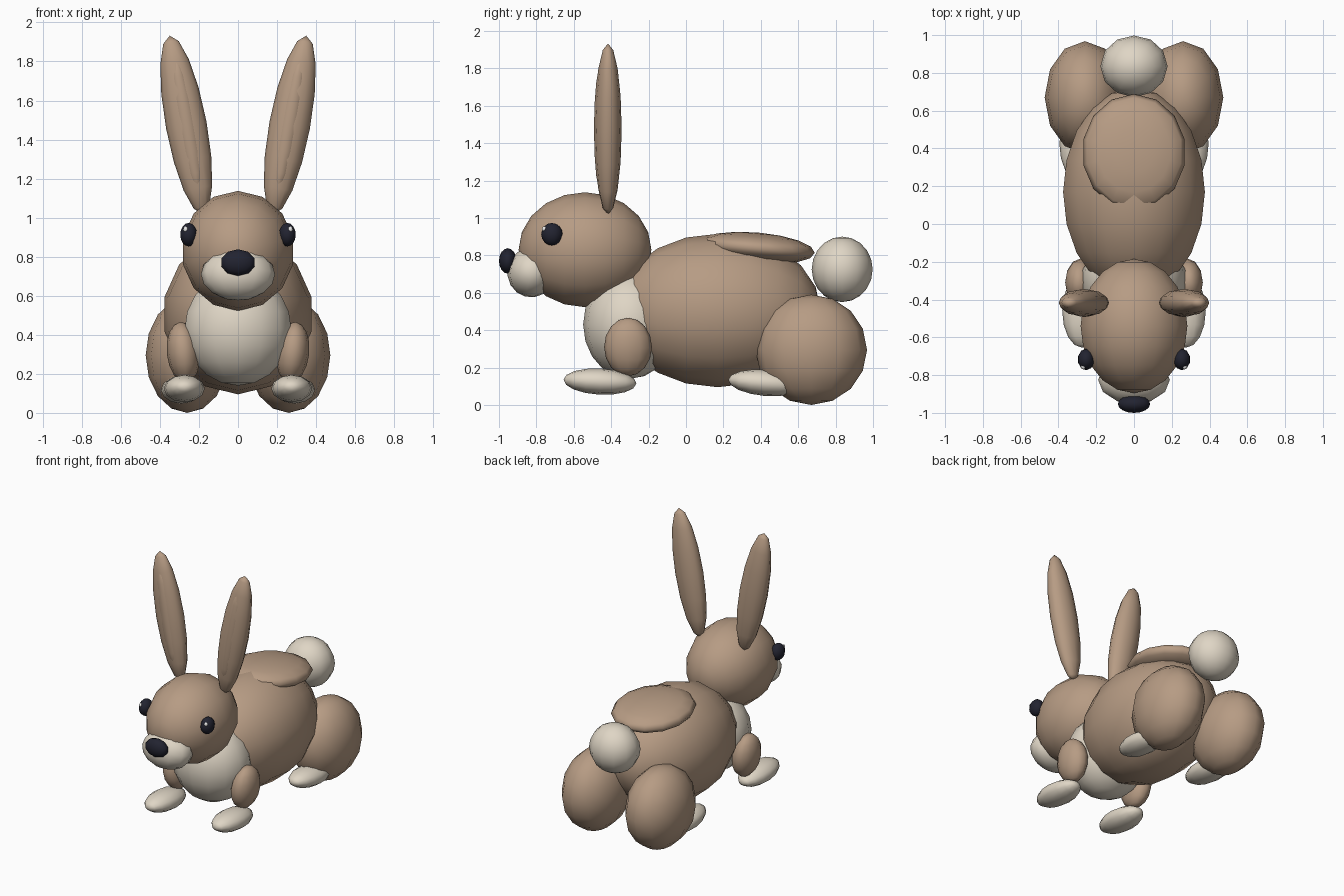
import bpy
import math
from mathutils import Matrix, Vector

if "Cube" in bpy.data.objects:
    bpy.data.objects.remove(bpy.data.objects["Cube"])


def material(name, rgb):
    m = bpy.data.materials.new(name)
    m.diffuse_color = (*rgb, 1.0)
    m.use_nodes = True
    m.node_tree.nodes["Principled BSDF"].inputs["Base Color"].default_value = m.diffuse_color
    return m


FUR = material("brown fur", (0.47, 0.33, 0.23))
CREAM = material("cream fur", (0.74, 0.67, 0.56))
DARK = material("dark blue black", (0.016, 0.017, 0.03))
WHITE = material("white glint", (0.9, 0.9, 0.9))


def blob(name, mat, centre, radii, tilt_x=0, tilt_y=0, seg=12, rings=8, pole="Z"):
    """Smooth low-poly ellipsoid; the pole axis sets which way its facets run."""
    bpy.ops.mesh.primitive_uv_sphere_add(segments=seg, ring_count=rings, radius=1)
    ob = bpy.context.object
    ob.name = name
    turn = Matrix.Rotation(math.radians(90), 4, "X") if pole == "Y" else Matrix()
    tilt = (Matrix.Rotation(math.radians(tilt_y), 4, "Y")
            @ Matrix.Rotation(math.radians(tilt_x), 4, "X"))
    size = Matrix.Diagonal((*radii, 1))
    ob.data.transform(Matrix.Translation(Vector(centre)) @ tilt @ size @ turn)
    ob.data.materials.append(mat)
    for p in ob.data.polygons:
        p.use_smooth = True
    return ob


def pair(name, mat, centre, radii, tilt_x=0, tilt_y=0, **kw):
    """Left and right copies mirrored across x."""
    for side, s in (("right", 1), ("left", -1)):
        blob(f"{side}_{name}", mat, (s * centre[0], centre[1], centre[2]), radii,
             tilt_x, s * tilt_y, **kw)


# Torso
blob("body", FUR, (0, 0.17, 0.505), (0.385, 0.55, 0.41), seg=14, rings=10, pole="Y")
blob("chest", CREAM, (0, -0.30, 0.43), (0.28, 0.25, 0.29), seg=14, rings=10)
blob("back_patch", FUR, (0, 0.38, 0.84), (0.275, 0.31, 0.082), tilt_x=-5, seg=14, rings=8)
blob("tail", CREAM, (0, 0.835, 0.725), (0.178, 0.163, 0.175), seg=12, rings=10)

# Head
blob("head", FUR, (0, -0.54, 0.83), (0.29, 0.355, 0.307), seg=14, rings=10, pole="Y")
blob("muzzle", CREAM, (0, -0.825, 0.71), (0.19, 0.13, 0.135), tilt_x=-15)
blob("nose", DARK, (0, -0.953, 0.77), (0.09, 0.047, 0.068), seg=10, pole="Y")
pair("eye", DARK, (0.253, -0.717, 0.913), (0.045, 0.057, 0.06), seg=10)
pair("eye_glint", WHITE, (0.268, -0.757, 0.94), (0.013, 0.013, 0.015), seg=8, rings=6)

# Ears
pair("ear", FUR, (0.265, -0.417, 1.475), (0.105, 0.073, 0.465), tilt_y=10.5)
pair("inner_ear", FUR, (0.262, -0.452, 1.475), (0.052, 0.04, 0.355), tilt_y=10, seg=10)

# Legs and feet
pair("front_leg", FUR, (0.28, -0.31, 0.31), (0.085, 0.128, 0.157), tilt_y=6)
pair("front_foot", CREAM, (0.275, -0.46, 0.125), (0.105, 0.195, 0.07), tilt_x=-3, pole="Y")
pair("thigh", FUR, (0.26, 0.67, 0.295), (0.213, 0.298, 0.295))
pair("back_foot", CREAM, (0.29, 0.425, 0.118), (0.105, 0.2, 0.07), tilt_x=-5, pole="Y")
